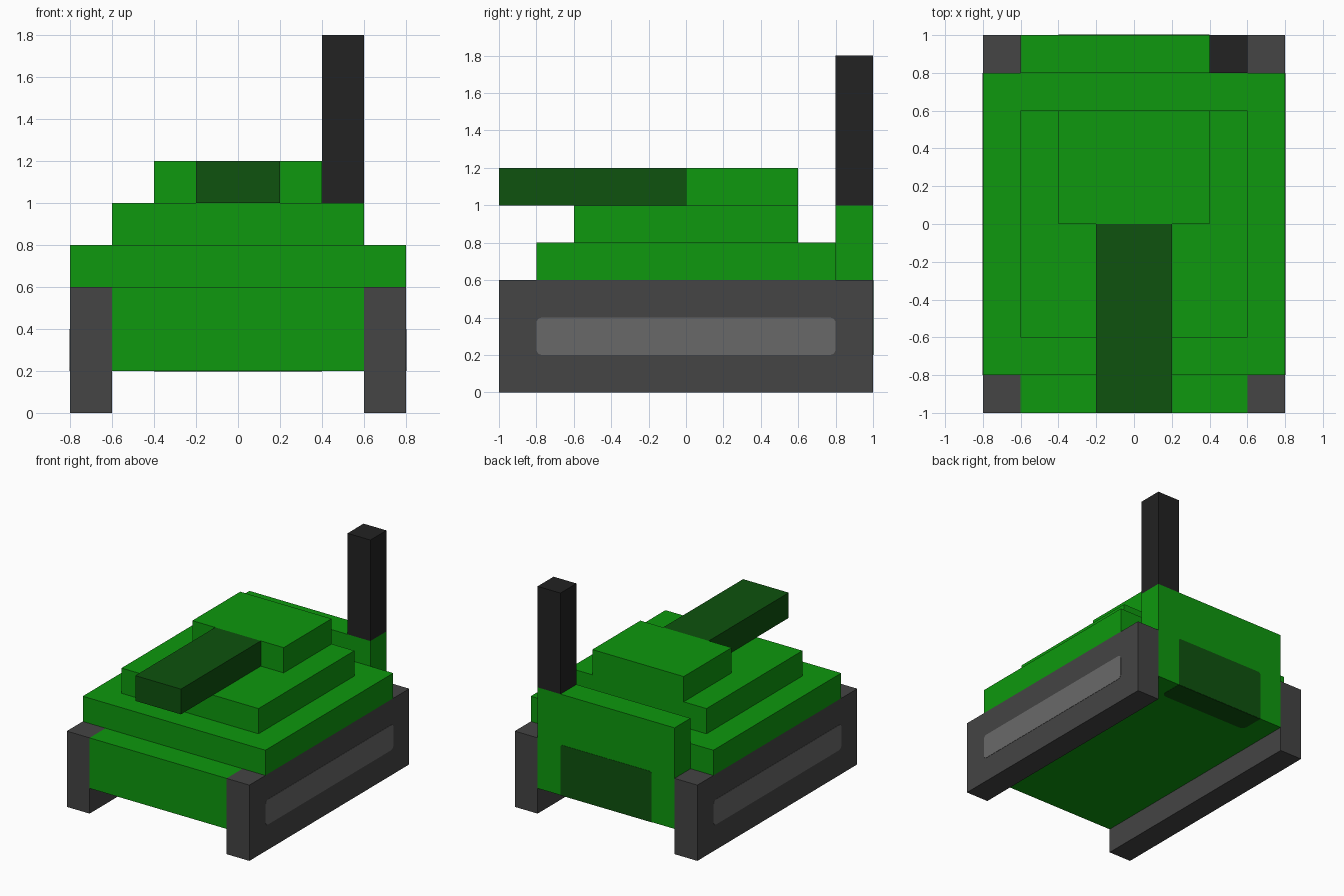
import bpy
import bmesh
import math
from mathutils import Matrix, Vector

cube = bpy.data.objects.get("Cube")
if cube:
    bpy.data.objects.remove(cube, do_unlink=True)


def material(name, r, g, b):
    m = bpy.data.materials.new(name)
    m.diffuse_color = (r, g, b, 1)
    m.use_nodes = True
    bsdf = next(n for n in m.node_tree.nodes if n.type == 'BSDF_PRINCIPLED')
    bsdf.inputs["Base Color"].default_value = (r, g, b, 1)
    return m


GREEN = material("bright green", 0.0044, 0.314, 0.0044)
DARK_GREEN = material("dark green", 0.0044, 0.0844, 0.0044)
TRACK = material("dark grey", 0.058, 0.058, 0.058)
PANEL = material("mid grey", 0.141, 0.141, 0.141)
BLACK = material("near black", 0.016, 0.016, 0.016)


def finish(name, bm, mat):
    bmesh.ops.recalc_face_normals(bm, faces=bm.faces)
    me = bpy.data.meshes.new(name)
    bm.to_mesh(me)
    bm.free()
    me.materials.append(mat)
    ob = bpy.data.objects.new(name, me)
    bpy.context.collection.objects.link(ob)
    return ob


def box(name, x, y, z, mat):
    """Box from (min, max) ranges on each axis."""
    bm = bmesh.new()
    size = [b - a for a, b in (x, y, z)]
    mid = [(a + b) / 2 for a, b in (x, y, z)]
    bmesh.ops.create_cube(bm, size=1, matrix=Matrix.Translation(mid) @ Matrix.Diagonal((*size, 1)))
    return finish(name, bm, mat)


def prism(name, points, direction, mat):
    """Extrude a closed outline along a direction."""
    bm = bmesh.new()
    face = bm.faces.new([bm.verts.new(p) for p in points])
    ext = bmesh.ops.extrude_face_region(bm, geom=[face], use_keep_orig=True)
    verts = [g for g in ext["geom"] if isinstance(g, bmesh.types.BMVert)]
    bmesh.ops.translate(bm, verts=verts, vec=Vector(direction))
    return finish(name, bm, mat)


def rounded_rect(u, v, radii, steps=4):
    """Outline from lower left, counter-clockwise, with a radius per corner."""
    corners = [(u[0], v[0], 1, 1), (u[1], v[0], -1, 1), (u[1], v[1], -1, -1), (u[0], v[1], 1, -1)]
    out = []
    for i, ((cu, cv, su, sv), r) in enumerate(zip(corners, radii)):
        if r == 0:
            out.append((cu, cv))
            continue
        for k in range(steps + 1):
            a = math.pi + (i + k / steps) * math.pi / 2
            out.append((cu + su * r + r * math.cos(a), cv + sv * r + r * math.sin(a)))
    return out


T = 0.002  # plate thickness

# Hull with its raised rear block, extruded across the width
side_profile = [(-1, 0.2), (1, 0.2), (1, 1), (0.8, 1), (0.8, 0.6), (-1, 0.6)]
prism("hull", [(-0.6, y, z) for y, z in side_profile], (1.2, 0, 0), GREEN)

# Stacked body tiers, gun and exhaust
box("deck", (-0.8, 0.8), (-0.8, 0.8), (0.6, 0.8), GREEN)
box("turret_base", (-0.6, 0.6), (-0.6, 0.6), (0.8, 1.0), GREEN)
box("turret", (-0.4, 0.4), (0, 0.6), (1.0, 1.2), GREEN)
box("gun_barrel", (-0.2, 0.2), (-1, 0), (1.0, 1.2), DARK_GREEN)
box("exhaust_stack", (0.4, 0.6), (0.8, 1), (1.0, 1.8), BLACK)

# Tracks with a rounded panel on each outer side
for side, s in (("left", 1), ("right", -1)):
    box(side + "_track", sorted((0.6 * s, 0.8 * s)), (-1, 1), (0, 0.6), TRACK)
    outline = rounded_rect((-0.8, 0.8), (0.2, 0.4), [0.03] * 4)
    prism(side + "_track_panel", [(0.8 * s, y, z) for y, z in outline], (T * s, 0, 0), PANEL)

# Dark rear hatch that folds under the hull
outline = rounded_rect((-0.4, 0.4), (0.2, 0.6), [0, 0, 0.02, 0.02])
prism("rear_hatch", [(x, 1, z) for x, z in outline], (0, T, 0), DARK_GREEN)
outline = rounded_rect((-0.4, 0.4), (0.8, 1), [0.04, 0.04, 0, 0])
prism("rear_hatch_underside", [(x, y, 0.2) for x, y in outline], (0, 0, -T), DARK_GREEN)
